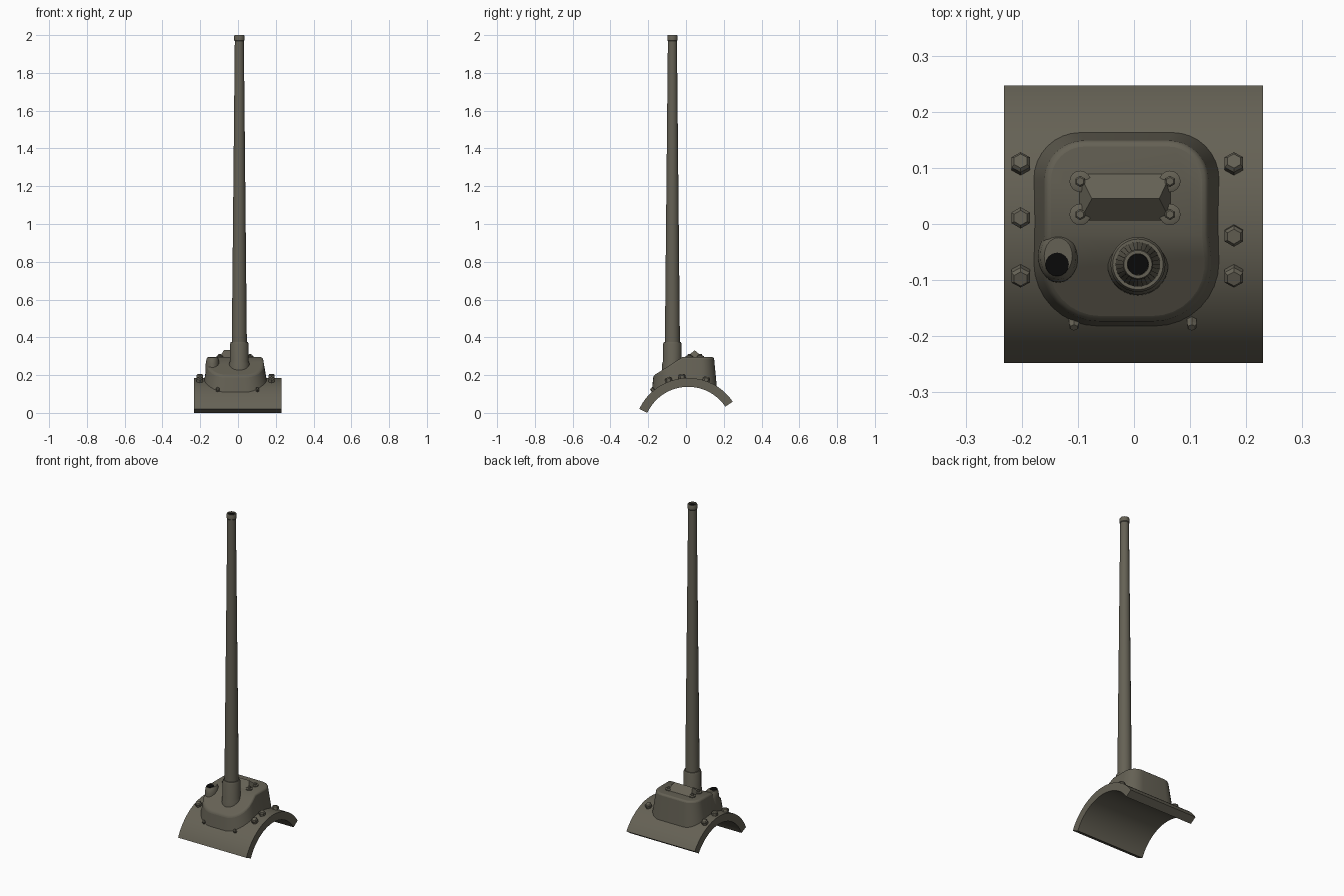
import bpy, bmesh, math
from mathutils import Vector, Matrix

cube = bpy.data.objects.get("Cube")
if cube:
    bpy.data.objects.remove(cube, do_unlink=True)


def material(name, rgb):
    m = bpy.data.materials.new(name)
    m.use_nodes = True
    m.diffuse_color = (*rgb, 1)
    m.node_tree.nodes["Principled BSDF"].inputs["Base Color"].default_value = (*rgb, 1)
    return m


OLIVE = material("olive grey steel", (0.13, 0.12, 0.09))
BLACK = material("bore black", (0.003, 0.003, 0.003))


def finish(name, bm, mat=OLIVE, smooth=True):
    bmesh.ops.recalc_face_normals(bm, faces=bm.faces)
    mesh = bpy.data.meshes.new(name)
    bm.to_mesh(mesh)
    bm.free()
    mesh.materials.append(mat)
    ob = bpy.data.objects.new(name, mesh)
    bpy.context.collection.objects.link(ob)
    if smooth:
        bpy.ops.object.select_all(action="DESELECT")
        ob.select_set(True)
        bpy.context.view_layer.objects.active = ob
        bpy.ops.object.shade_smooth_by_angle(angle=math.radians(35))
    return ob


def lathe(name, profile, centre, segments=28, mat=OLIVE):
    bm = bmesh.new()
    verts = [bm.verts.new((r, 0, z)) for r, z in profile]
    edges = [bm.edges.new(pair) for pair in zip(verts, verts[1:])]
    bmesh.ops.spin(bm, geom=verts + edges, cent=(0, 0, 0), axis=(0, 0, 1),
                   angle=math.tau, steps=segments)
    bmesh.ops.remove_doubles(bm, verts=bm.verts, dist=0.0002)
    bmesh.ops.translate(bm, verts=bm.verts, vec=centre)
    return finish(name, bm, mat)


# Curved armour plate
ARC_Y, ARC_Z, OUTER, INNER = 0.011, -0.1, 0.285, 0.238


def arc_top(y):
    return ARC_Z + math.sqrt(OUTER ** 2 - (y - ARC_Y) ** 2)


bm = bmesh.new()
angles = [math.radians(34 + (155 - 34) * i / 32) for i in range(33)]
section = [(OUTER, a) for a in angles] + [(INNER, a) for a in reversed(angles)]
ring = [bm.verts.new((-0.232, ARC_Y + r * math.cos(a), ARC_Z + r * math.sin(a)))
        for r, a in section]
face = bm.faces.new(ring)
extruded = bmesh.ops.extrude_face_region(bm, geom=[face])["geom"]
bmesh.ops.translate(bm, vec=(0.462, 0, 0),
                    verts=[v for v in extruded if isinstance(v, bmesh.types.BMVert)])
if not face.is_valid or len(bm.faces) < len(ring) + 2:
    bm.faces.new(ring)
finish("curved_plate", bm)


# Raised housing: tapered rounded box with a sloping front
def rounded_outline(x0, x1, y0, y1, front, back):
    points = []
    corners = [(x1 - back, y1 - back, back, 0), (x0 + back, y1 - back, back, 90),
               (x0 + front, y0 + front, front, 180), (x1 - front, y0 + front, front, 270)]
    for cx, cy, r, start in corners:
        for i in range(9):
            a = math.radians(start + i * 90 / 8)
            points.append((cx + r * math.cos(a), cy + r * math.sin(a)))
    return points


TOP = 0.295
bm = bmesh.new()
low = [bm.verts.new((x, y, arc_top(y) - 0.02))
       for x, y in rounded_outline(-0.182, 0.155, -0.184, 0.165, 0.115, 0.085)]
high = [bm.verts.new((x, y, TOP))
        for x, y in rounded_outline(-0.158, 0.131, -0.162, 0.148, 0.105, 0.07)]
for i in range(len(low)):
    j = (i + 1) % len(low)
    bm.faces.new((low[i], low[j], high[j], high[i]))
bm.faces.new(high)
cut = bmesh.ops.bisect_plane(bm, geom=bm.verts[:] + bm.edges[:] + bm.faces[:],
                             plane_co=(0, -0.02, TOP), plane_no=(0, -0.09, 0.14),
                             clear_outer=True)["geom_cut"]
bmesh.ops.contextual_create(bm, geom=[e for e in cut if isinstance(e, bmesh.types.BMEdge)])
housing = finish("housing", bm)
bevel = housing.modifiers.new("soft_rim", "BEVEL")
bevel.width, bevel.segments = 0.01, 3
bevel.limit_method, bevel.angle_limit = "ANGLE", math.radians(40)

# Ridge-shaped cover on the housing
bm = bmesh.new()
base = [bm.verts.new((x, y, TOP - 0.005))
        for x, y in ((-0.1, 0), (0.068, 0), (0.068, 0.095), (-0.1, 0.095))]
a, b = [bm.verts.new((x, 0.045, 0.332)) for x in (-0.075, 0.045)]
p, q, r, s = base
for f in ((p, q, b, a), (q, r, b), (r, s, a, b), (s, p, a), (s, r, q, p)):
    bm.faces.new(f)
finish("ridge_cover", bm, smooth=False)


# Hexagonal bolts
def bolt(name, position, normal, radius, height, sides=6):
    bm = bmesh.new()
    turn = Vector((0, 0, 1)).rotation_difference(Vector(normal)).to_matrix().to_4x4()
    place = Matrix.Translation(position) @ turn
    for r1, r2, z0, z1 in ((radius, radius, -0.01, height * 0.7),
                           (radius, radius * 0.7, height * 0.7, height)):
        bmesh.ops.create_cone(bm, cap_ends=True, segments=sides, radius1=r1, radius2=r2,
                              depth=z1 - z0,
                              matrix=place @ Matrix.Translation((0, 0, (z0 + z1) / 2)))
    return finish(name, bm, smooth=sides > 6)


def plate_bolt(name, x, y, radius, height):
    z = arc_top(y)
    bolt(name, (x, y, z), (0, y - ARC_Y, z - ARC_Z), radius, height)


for side, x, ys in (("right", -0.202, (0.105, 0.011, -0.09)),
                    ("left", 0.178, (0.105, -0.02, -0.09))):
    for i, y in enumerate(ys):
        plate_bolt(f"{side}_plate_bolt_{i + 1}", x, y, 0.019, 0.022)
for side, x in (("right", -0.107), ("left", 0.103)):
    plate_bolt(f"{side}_front_bolt", x, -0.173, 0.01, 0.018)
for side, x in (("right", -0.096), ("left", 0.064)):
    for end, y in (("front", 0.017), ("back", 0.076)):
        bolt(f"{side}_{end}_cover_lug", (x, y, TOP), (0, 0, 1), 0.019, 0.008, 16)
        bolt(f"{side}_{end}_cover_bolt", (x, y, TOP + 0.008), (0, 0, 1), 0.01, 0.008)

# Sight port at the right shoulder
port = lathe("sight_port", [(0.039, 0.16), (0.036, 0.26), (0.032, 0.285), (0.025, 0.295),
                            (0, 0.295)], (0, 0, 0))
port.scale.y = 1.3
port.location = (-0.135, -0.057, 0)
lathe("sight_hole", [(0.021, 0.292), (0.021, 0.297), (0, 0.297)],
      (-0.137, -0.072, 0), 16, BLACK)

# Gun barrel with collar and muzzle ring
AXIS = (0.007, -0.072, 0)
lathe("barrel_collar", [(0.057, 0.17), (0.054, 0.26), (0.049, 0.275), (0.049, 0.365),
                        (0.045, 0.375), (0.036, 0.375)], AXIS)
lathe("barrel", [(0.04, 0.35), (0.024, 1.968), (0.027, 1.972), (0.027, 1.996),
                 (0.025, 2.0), (0.019, 2.0), (0.018, 1.95)], AXIS)
lathe("bore", [(0.0185, 1.992), (0, 1.992)], AXIS, 28, BLACK)
